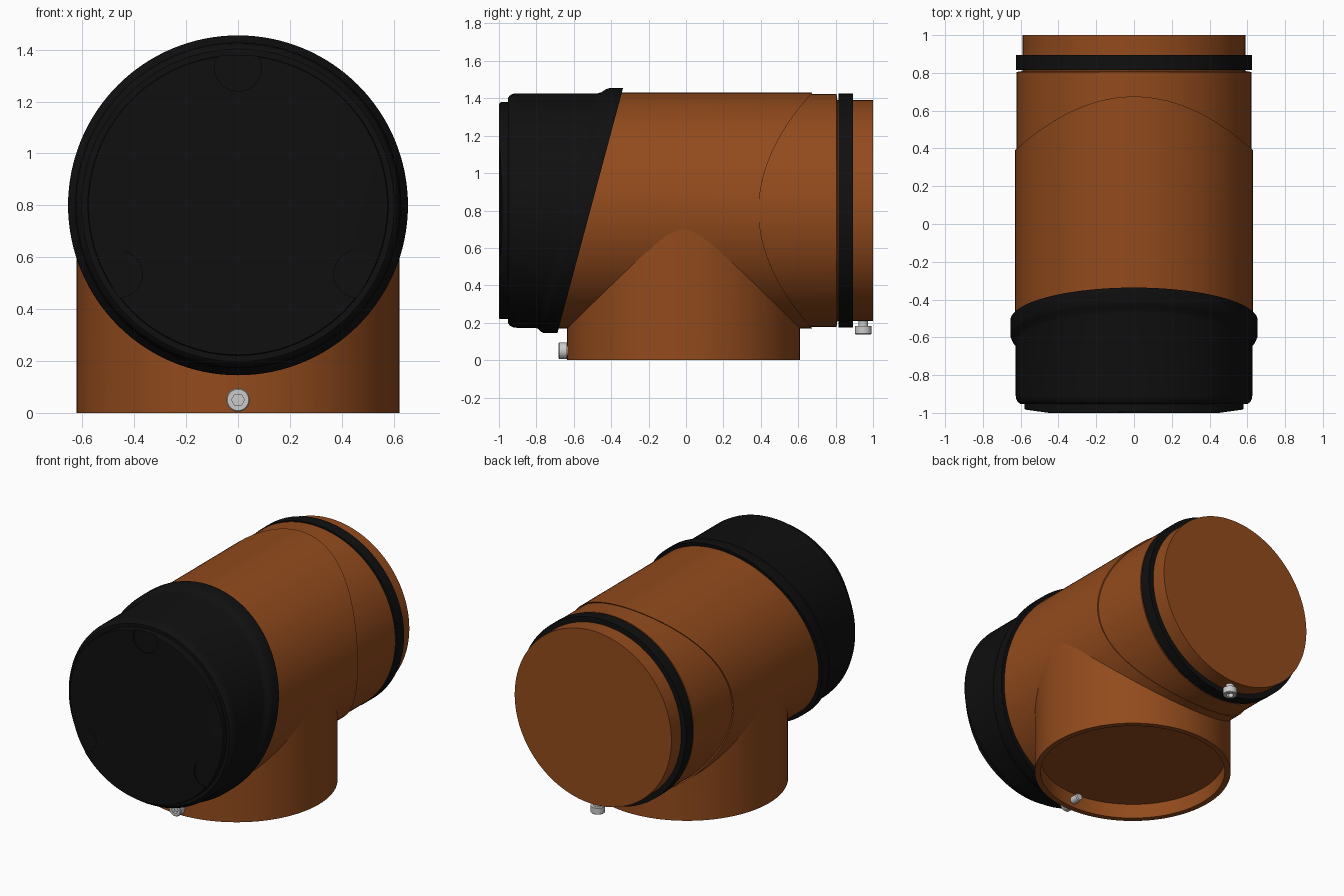
import bpy, bmesh
from math import cos, sin, pi, tan, radians, sqrt
from mathutils import Vector, Matrix

if "Cube" in bpy.data.objects:
    bpy.data.objects.remove(bpy.data.objects["Cube"])

AXIS_Z = 0.80      # height of the horizontal pipe axis
PIPE_Y = -0.013    # centre of the vertical pipe


def material(name, rgb):
    m = bpy.data.materials.new(name)
    m.diffuse_color = (*rgb, 1)
    m.use_nodes = True
    m.node_tree.nodes["Principled BSDF"].inputs["Base Color"].default_value = m.diffuse_color
    return m


ORANGE = material("orange_plastic", (0.29, 0.07, 0.012))
BLACK = material("black_rubber", (0.005, 0.005, 0.005))


def smooth(ob):
    bpy.ops.object.select_all(action='DESELECT')
    bpy.context.view_layer.objects.active = ob
    ob.select_set(True)
    bpy.ops.object.shade_smooth_by_angle(angle=radians(30))


def revolve(name, profile, axis, mat=None, close=(True, True), n=128):
    """Profile points are (radius, position along axis, optional warp(u, v))."""
    bm = bmesh.new()
    rings = []
    for r, s, *warp in profile:
        ring = []
        for i in range(n):
            u, v = r * cos(2 * pi * i / n), r * sin(2 * pi * i / n)
            p = s + (warp[0](u, v) if warp else 0)
            ring.append(bm.verts.new((u, p, AXIS_Z + v) if axis == 'y' else (u, v, p)))
        rings.append(ring)
    for a, b in zip(rings, rings[1:]):
        for i in range(n):
            j = (i + 1) % n
            bm.faces.new((a[i], a[j], b[j], b[i]))
    for flag, ring in zip(close, (rings[0], rings[-1])):
        if flag:
            bm.faces.new(ring)
    bmesh.ops.recalc_face_normals(bm, faces=bm.faces)
    me = bpy.data.meshes.new(name)
    bm.to_mesh(me)
    bm.free()
    ob = bpy.data.objects.new(name, me)
    bpy.context.collection.objects.link(ob)
    if mat:
        me.materials.append(mat)
    smooth(ob)
    return ob


def cut(ob, cutter):
    mod = ob.modifiers.new("cut", 'BOOLEAN')
    mod.operation = 'DIFFERENCE'
    mod.solver = 'EXACT'
    mod.object = cutter
    bpy.context.view_layer.update()
    bpy.ops.object.select_all(action='DESELECT')
    bpy.context.view_layer.objects.active = ob
    ob.select_set(True)
    bpy.ops.object.modifier_apply(modifier=mod.name)
    bpy.data.objects.remove(cutter)
    smooth(ob)


# End shapes: slanted cut, curved seam, saddle, bent face edge
slant = lambda u, v: v * tan(radians(15))
seam = lambda u, v: 0.285 * (v / 0.63) ** 2
saddle = lambda u, v: -sqrt(max(0, 0.62 ** 2 - u * u))
bent = lambda u, v: 0.018 * max(0, (abs(u) - 0.45) / 0.13)

# Main horizontal pipe, from the slanted cap to the curved seam
revolve("main_pipe", [(0.63, -0.54, slant), (0.63, 0.39, seam), (0.615, 0.39, seam)],
        'y', ORANGE, (False, False))

# Rear collar and end spigot
revolve("rear_collar", [(0.622, 0.36, seam), (0.622, 0.805), (0.585, 0.81)],
        'y', ORANGE, (False, False))
revolve("rear_spigot", [(0.59, 0.78), (0.59, 1.0)], 'y', ORANGE, (False, True))

# Black seal ring
revolve("seal_ring", [(0.585, 0.816), (0.625, 0.816), (0.625, 0.894), (0.585, 0.894)],
        'y', BLACK, (False, False))

# Vertical branch, saddle-cut to the main pipe, with a recessed floor
branch = revolve("branch_pipe", [(0.585, 0.1), (0.585, 0.0), (0.622, 0.0),
                                 (0.622, AXIS_Z, saddle)], 'z', ORANGE, (True, False))
branch.location.y = PIPE_Y

# Front cap with stepped face and slanted lip
cap = revolve("front_cap", [
    (0.45, -1.0), (0.576, -1.0, bent), (0.58, -0.994, bent), (0.58, -0.952),
    (0.602, -0.952), (0.615, -0.942), (0.624, -0.925), (0.627, -0.905),
    (0.627, -0.64, slant), (0.632, -0.622, slant), (0.648, -0.602, slant),
    (0.655, -0.585, slant), (0.655, -0.512, slant), (0.62, -0.512, slant)],
    'y', BLACK)

# Three shallow finger notches around the cap face
for deg in (90, 210, 330):
    a = radians(deg)
    notch = revolve("notch_cutter", [(0.09, -1.05), (0.09, -0.992)], 'y', n=48)
    notch.location = (0.53 * cos(a), 0, 0.53 * sin(a))
    cut(cap, notch)


# Clamp bolts: cylinder head with hex socket, plus shank
def bolt(name, loc, rot_x, shank):
    ob = revolve(name, [(0.041, 0.0), (0.045, 0.004), (0.045, 0.045), (0.026, 0.045),
                        (0.026, 0.045 + shank - 0.006), (0.020, 0.045 + shank)], 'z', n=40)
    cut(ob, revolve("socket_cutter", [(0.025, -0.02), (0.025, 0.025)], 'z', n=6))
    ob.data.transform(Matrix.Rotation(rot_x, 4, 'X'))
    ob.location = loc


bolt("front_bolt", (0, -0.681, 0.05), -pi / 2, 0.10)
bolt("rear_bolt", (0, 0.948, 0.138), 0, 0.06)
